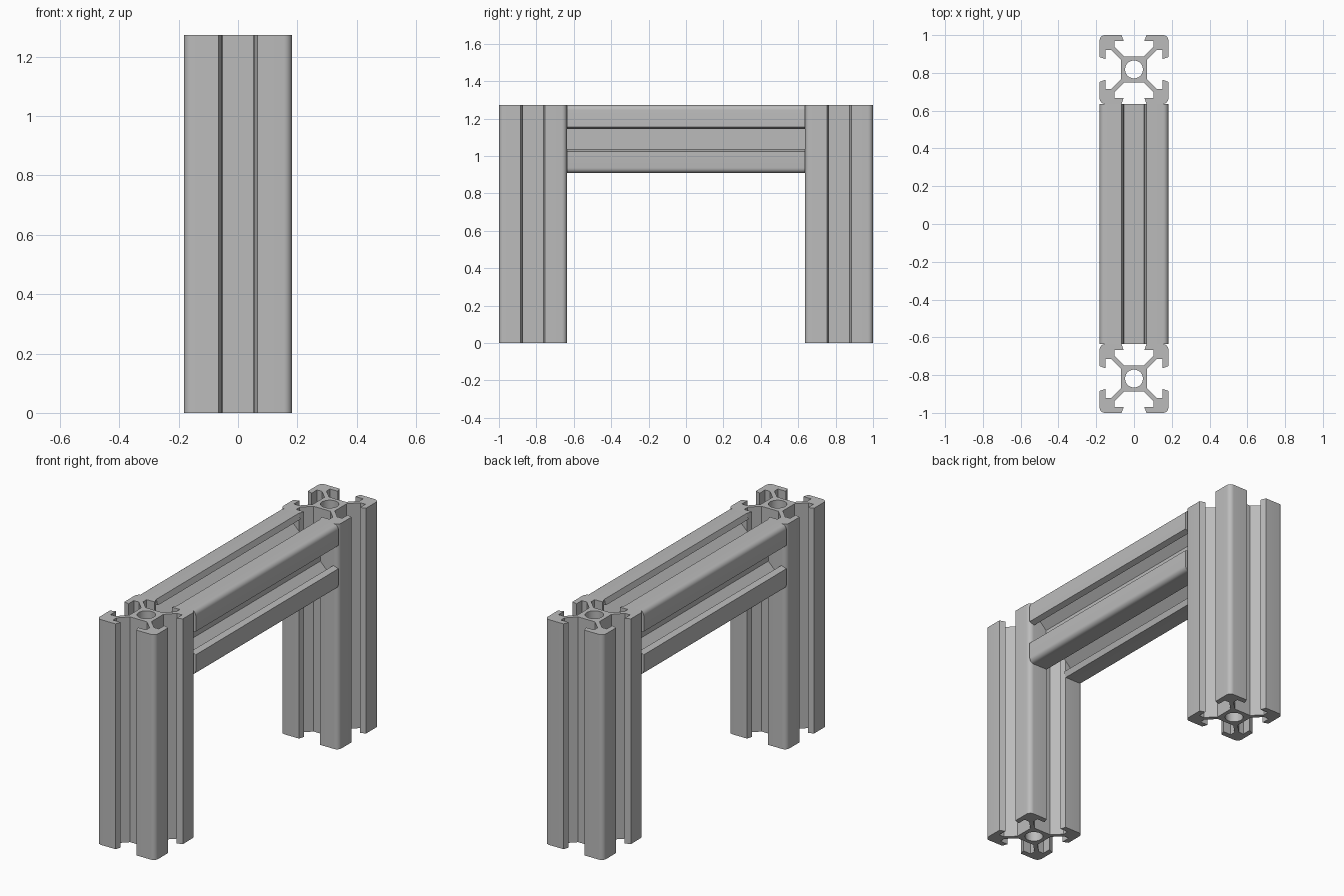
import bpy, bmesh, math
from mathutils import Matrix, Vector

cube = bpy.data.objects.get("Cube")
if cube:
    bpy.data.objects.remove(cube, do_unlink=True)

MM = 2 / 110          # the frame is 110 mm long
SIZE, LENGTH = 20 * MM, 70 * MM
HOLE_RADIUS = 2.6
CORNER = 1.5

aluminium = bpy.data.materials.new("aluminium grey")
aluminium.use_nodes = True
grey = (0.5, 0.5, 0.5, 1)
aluminium.diffuse_color = grey
aluminium.node_tree.nodes["Principled BSDF"].inputs["Base Color"].default_value = grey


def slot_profile():
    """Outline of a four-slot bar: one slot and one rounded corner, turned four times."""
    half_slot = [(2.9, 3.8), (5.7, 6.6), (5.7, 8.3), (3.0, 8.3), (3.6, 10)]
    slot = [(-x, y) for x, y in reversed(half_slot)] + half_slot
    centre = 10 - CORNER
    corner = [(centre + CORNER * math.sin(a), centre + CORNER * math.cos(a))
              for a in (math.radians(15 * i) for i in range(7))]
    points = []
    for quarter in range(4):
        turn = Matrix.Rotation(-quarter * math.pi / 2, 3, 'Z')
        points += [turn @ Vector((x, y, 0)) for x, y in slot + corner]
    return points


def circle(radius, count=40):
    return [Vector((radius * math.cos(t), radius * math.sin(t), 0))
            for t in (2 * math.pi * i / count for i in range(count))]


def make_bar(name, start, rotation=(0, 0, 0)):
    """Extrude the slotted profile with its centre bore along local z."""
    bm = bmesh.new()
    edges = []
    for loop in (slot_profile(), circle(HOLE_RADIUS)):
        verts = [bm.verts.new(p * MM) for p in loop]
        edges += [bm.edges.new((v, verts[i - 1])) for i, v in enumerate(verts)]
    bmesh.ops.triangle_fill(bm, use_beauty=True, edges=edges, normal=(0, 0, 1))
    grown = bmesh.ops.extrude_face_region(bm, geom=bm.faces[:], use_keep_orig=True)
    top = [g for g in grown["geom"] if isinstance(g, bmesh.types.BMVert)]
    bmesh.ops.translate(bm, verts=top, vec=(0, 0, LENGTH))
    bmesh.ops.recalc_face_normals(bm, faces=bm.faces[:])
    mesh = bpy.data.meshes.new(name)
    bm.to_mesh(mesh)
    bm.free()
    mesh.materials.append(aluminium)
    bar = bpy.data.objects.new(name, mesh)
    bpy.context.collection.objects.link(bar)
    bar.location, bar.rotation_euler = start, rotation
    bpy.ops.object.select_all(action='DESELECT')
    bar.select_set(True)
    bpy.context.view_layer.objects.active = bar
    bpy.ops.object.shade_smooth_by_angle(angle=math.radians(30))
    return bar


# Two upright legs
leg_y = 1 - SIZE / 2
make_bar("front_leg", (0, -leg_y, 0))
make_bar("back_leg", (0, leg_y, 0))

# Crossbar between the legs, flush with their tops
make_bar("crossbar", (0, LENGTH / 2, LENGTH - SIZE / 2), (math.pi / 2, 0, 0))
